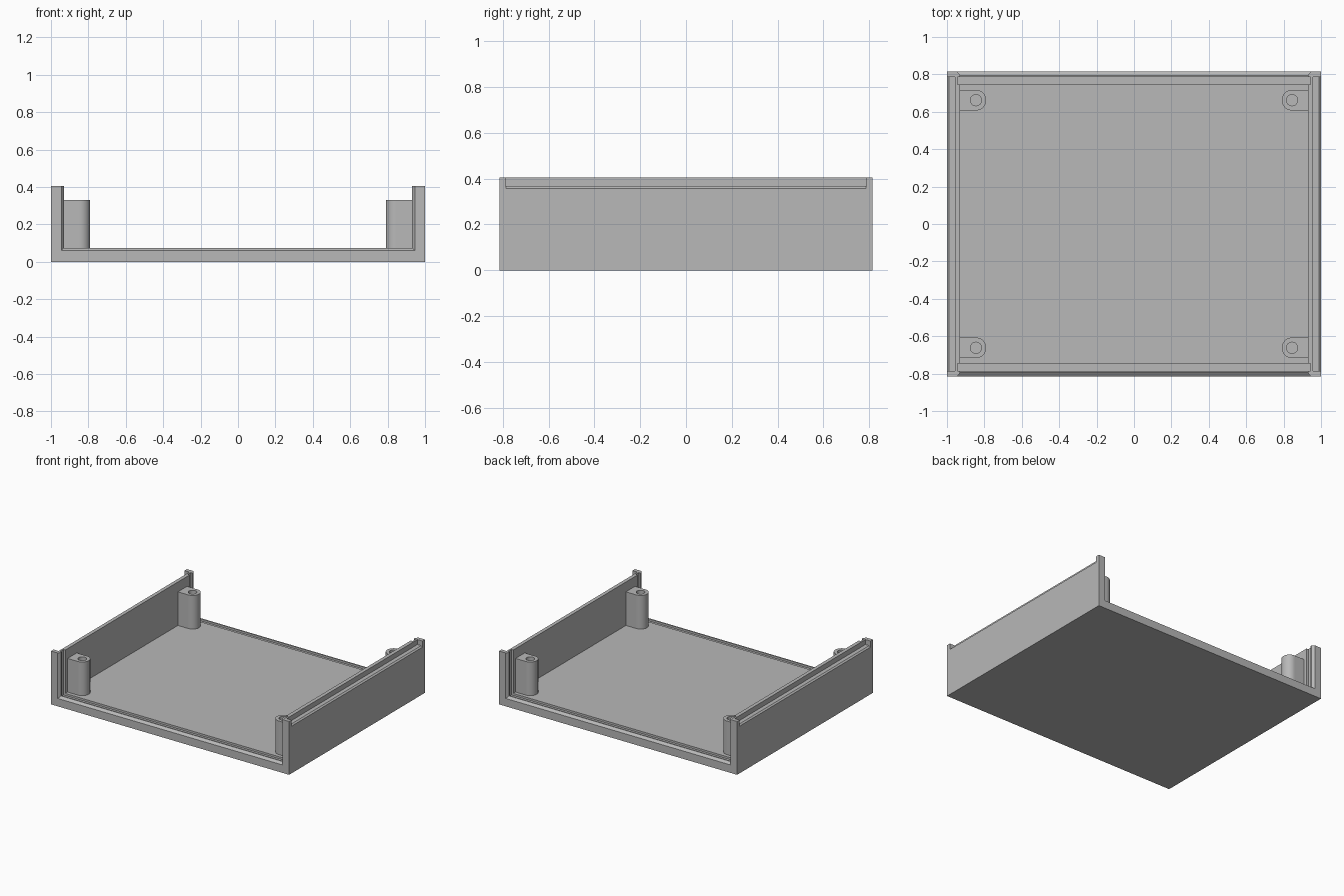
import bpy, bmesh, math

old = bpy.data.objects.get("Cube")
if old:
    bpy.data.objects.remove(old, do_unlink=True)

# Single plastic colour
plastic = bpy.data.materials.new("mid grey plastic")
plastic.use_nodes = True
GREY = (0.48, 0.48, 0.48, 1)
plastic.diffuse_color = GREY
plastic.node_tree.nodes["Principled BSDF"].inputs["Base Color"].default_value = GREY

HEIGHT, FLOOR, INNER = 0.405, 0.075, 0.93
END, LIP, GROOVE = 0.815, 0.785, 0.745
BEVEL = 0.015


def loft(name, rings):
    """Skin a list of equal-length closed rings and cap both ends."""
    bm = bmesh.new()
    loops = [[bm.verts.new(p) for p in ring] for ring in rings]
    for a, b in zip(loops, loops[1:]):
        for i in range(len(a)):
            j = (i + 1) % len(a)
            bm.faces.new((a[i], a[j], b[j], b[i]))
    bm.faces.new(loops[0])
    bm.faces.new(loops[-1])
    bmesh.ops.remove_doubles(bm, verts=bm.verts, dist=1e-5)
    bmesh.ops.dissolve_degenerate(bm, edges=bm.edges, dist=1e-5)
    bmesh.ops.recalc_face_normals(bm, faces=bm.faces)
    mesh = bpy.data.meshes.new(name)
    bm.to_mesh(mesh)
    bm.free()
    mesh.materials.append(plastic)
    obj = bpy.data.objects.new(name, mesh)
    bpy.context.collection.objects.link(obj)
    return obj


def section(y, widen=0.0, stepped=True):
    """U-shaped cross-section; stepped gives the rebate along the wall tops."""
    outer, ledge = (0.358, 0.367) if stepped else (HEIGHT, HEIGHT)
    inner = INNER + widen
    half = [(1, 0), (1, outer), (0.989, ledge), (0.958, ledge),
            (0.958, HEIGHT), (inner, HEIGHT), (inner, FLOOR - widen)]
    full = half + [(-x, z) for x, z in reversed(half)]
    return [(x, y, z) for x, z in full]


# Tray: bevelled openings, panel grooves and rebated side walls
half_run = [
    section(END, BEVEL, False),
    section(END - 0.02, 0, False),
    section(LIP, 0, False),
    section(LIP, BEVEL, True),
    section(GROOVE, BEVEL, True),
    section(GROOVE, 0, True),
]
mirrored = [[(x, -y, z) for x, y, z in ring] for ring in reversed(half_run)]
loft("tray", half_run + mirrored)


# Screw posts: D-shaped pillars merged into the side walls, with a bore
def screw_post(name, sx, sy, radius=0.055, bore=0.03, reach=0.108, sides=48):
    cx, cy, top = 0.845, 0.662, 0.33
    outer, inner = [], []
    for i in range(sides):
        a = 2 * math.pi * i / sides
        c, s = math.cos(a), math.sin(a)
        k = radius
        if c > 1e-6:
            k = min(reach / c, radius / max(abs(s), 1e-6))
        outer.append((sx * (cx + k * c), sy * (cy + k * s)))
        inner.append((sx * (cx + bore * c), sy * (cy + bore * s)))

    def at(ring, z):
        return [(x, y, z) for x, y in ring]

    post = loft(name, [at(outer, FLOOR - 0.005), at(outer, top),
                       at(inner, top), at(inner, FLOOR + 0.005)])
    bpy.ops.object.select_all(action="DESELECT")
    post.select_set(True)
    bpy.context.view_layer.objects.active = post
    bpy.ops.object.shade_smooth_by_angle(angle=math.radians(30))


for side, sx in (("left", 1), ("right", -1)):
    for end, sy in (("front", -1), ("back", 1)):
        screw_post(f"{end}_{side}_screw_post", sx, sy)
